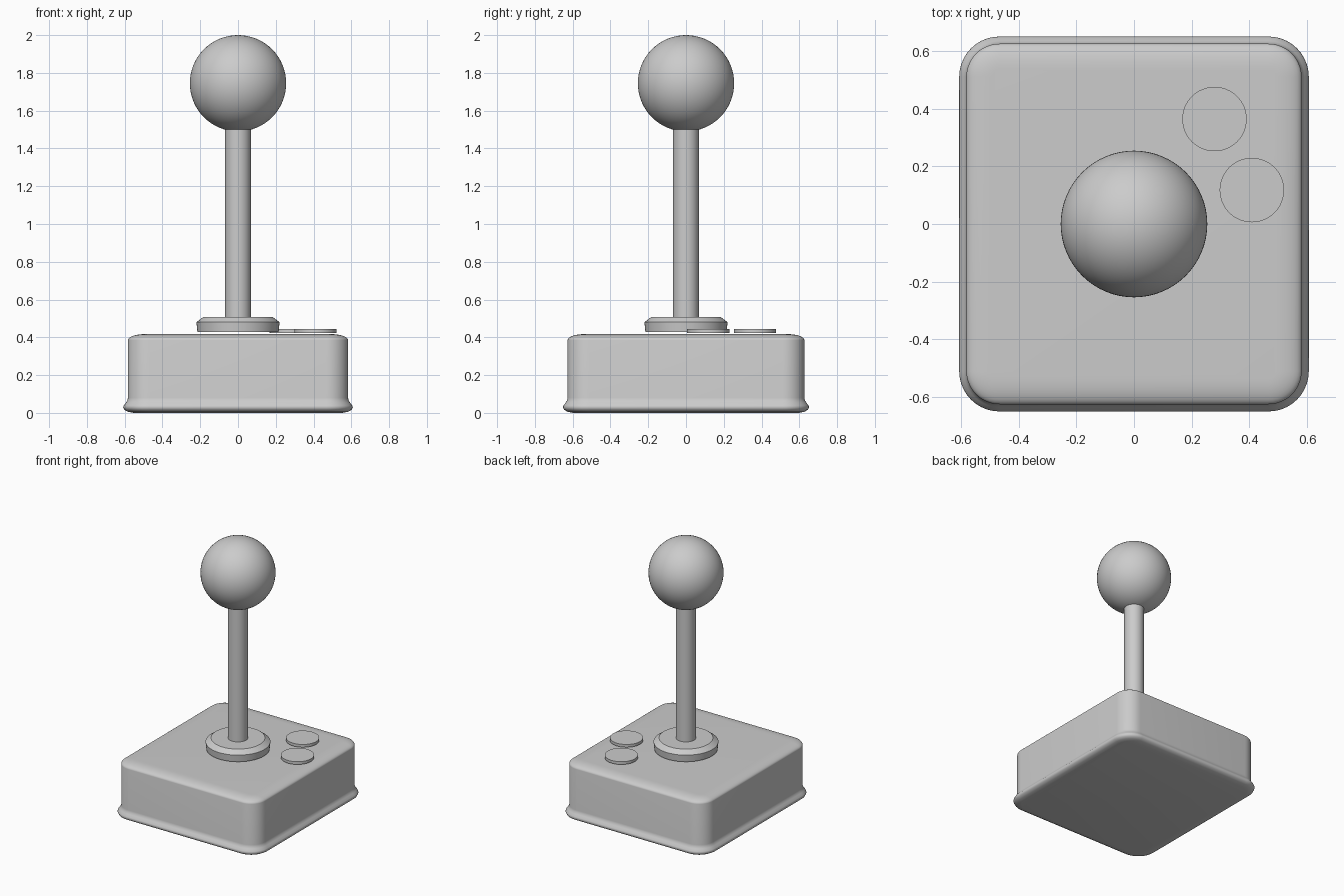
import bpy, bmesh, math

if "Cube" in bpy.data.objects:
    bpy.data.objects.remove(bpy.data.objects["Cube"])


def make_object(name, bm, angle=35):
    bmesh.ops.recalc_face_normals(bm, faces=bm.faces)
    mesh = bpy.data.meshes.new(name)
    bm.to_mesh(mesh)
    bm.free()
    obj = bpy.data.objects.new(name, mesh)
    bpy.context.collection.objects.link(obj)
    bpy.ops.object.select_all(action='DESELECT')
    obj.select_set(True)
    bpy.context.view_layer.objects.active = obj
    bpy.ops.object.shade_smooth_by_angle(angle=math.radians(angle))
    return obj


def loft(name, loops, angle=35):
    """Skin a stack of equal-length closed loops and cap both ends."""
    bm = bmesh.new()
    rings = [[bm.verts.new(p) for p in loop] for loop in loops]
    n = len(rings[0])
    for a, b in zip(rings, rings[1:]):
        for i in range(n):
            j = (i + 1) % n
            bm.faces.new((a[i], a[j], b[j], b[i]))
    bm.faces.new(rings[0][::-1])
    bm.faces.new(rings[-1])
    return make_object(name, bm, angle)


def rounded_rect(hx, hy, r, z, steps=10):
    pts = []
    for k, (sx, sy) in enumerate([(1, 1), (-1, 1), (-1, -1), (1, -1)]):
        for i in range(steps + 1):
            a = math.pi / 2 * (k + i / steps)
            pts.append((sx * (hx - r) + r * math.cos(a),
                        sy * (hy - r) + r * math.sin(a), z))
    return pts


def turned(name, profile, centre=(0, 0), sides=64):
    cx, cy = centre
    ring = [2 * math.pi * i / sides for i in range(sides)]
    return loft(name, [[(cx + r * math.cos(a), cy + r * math.sin(a), z) for a in ring]
                       for r, z in profile])


# Base box: flared foot, straight walls, softly rounded top (inset from wall, height)
HX, HY, R = 0.583, 0.627, 0.115
profile = [(0.03, 0.0), (0.0, 0.006), (-0.018, 0.016), (-0.025, 0.03),
           (-0.021, 0.04), (-0.01, 0.055), (-0.003, 0.066), (0.0, 0.08)]
for i in range(9):
    t = math.pi / 2 * i / 8
    profile.append((0.09 * (1 - math.cos(t)), 0.385 + 0.032 * math.sin(t)))
loft("base", [rounded_rect(HX - d, HY - d, R - d, z) for d, z in profile], 50)

# Bevelled collar around the stick
turned("collar", [(0.215, 0.428), (0.22, 0.48), (0.183, 0.508)])

# Stick
turned("stick", [(0.068, 0.45), (0.068, 1.6)], sides=48)

# Ball grip
bm = bmesh.new()
bmesh.ops.create_uvsphere(bm, u_segments=64, v_segments=32, radius=0.255)
bmesh.ops.translate(bm, verts=bm.verts, vec=(0, 0, 1.745))
make_object("ball_grip", bm)

# Two flat round buttons
for name, centre in (("button_back", (0.28, 0.365)), ("button_side", (0.41, 0.118))):
    turned(name, [(0.112, 0.424), (0.112, 0.445)], centre)
